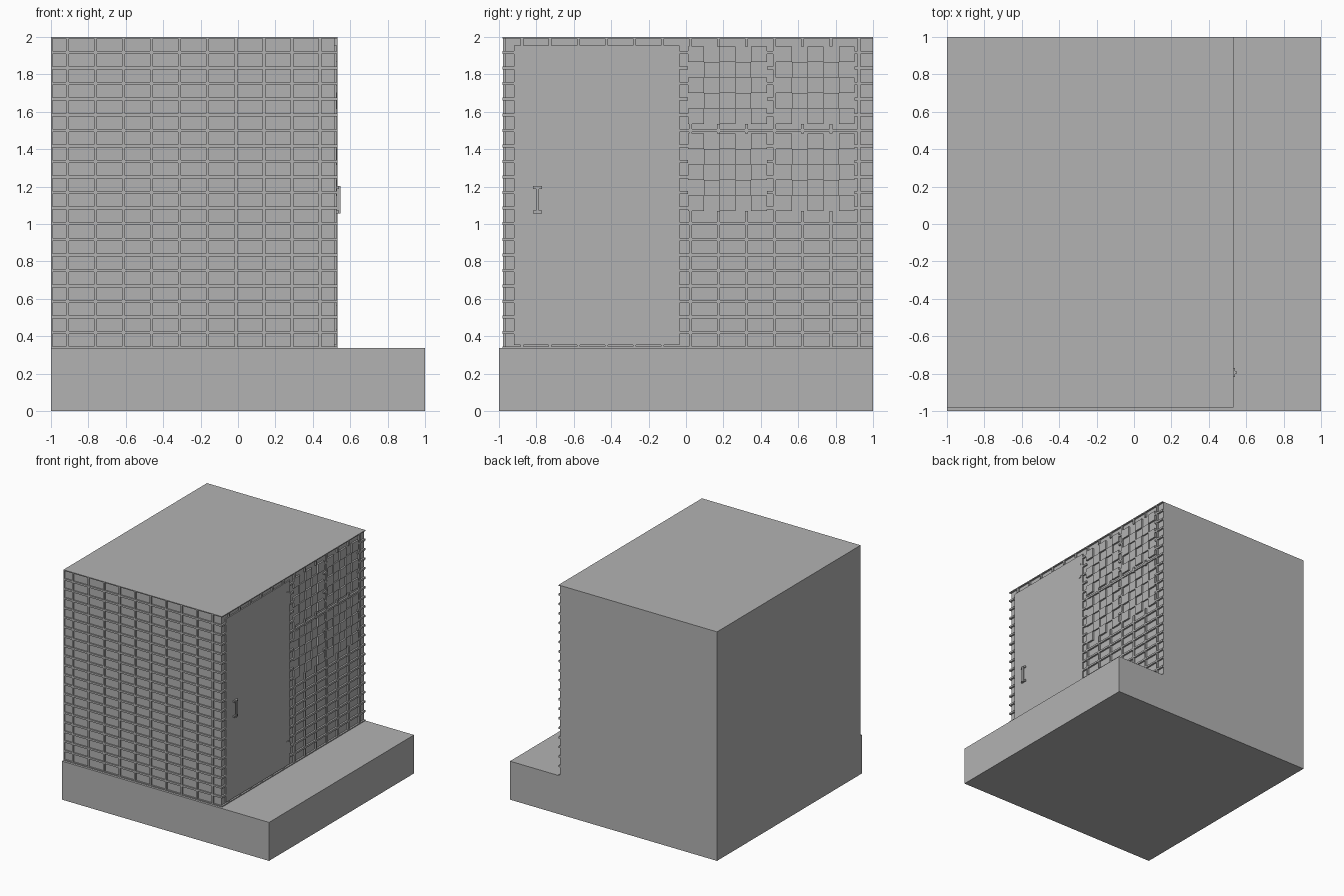
import bpy
import bmesh
from mathutils import Vector

cube = bpy.data.objects.get("Cube")
if cube:
    bpy.data.objects.remove(cube, do_unlink=True)

grey = bpy.data.materials.new("plain grey")
grey.use_nodes = True
COLOUR = (0.45, 0.45, 0.45, 1)
grey.diffuse_color = COLOUR
grey.node_tree.nodes["Principled BSDF"].inputs["Base Color"].default_value = COLOUR


def build(name, boxes):
    """One object from boxes given as ((x0, x1), (y0, y1), (z0, z1))."""
    bm = bmesh.new()
    for box in boxes:
        low = Vector([r[0] for r in box])
        size = Vector([r[1] - r[0] for r in box])
        for v in bmesh.ops.create_cube(bm, size=1)["verts"]:
            v.co = low + Vector([(c + 0.5) * s for c, s in zip(v.co, size)])
    mesh = bpy.data.meshes.new(name)
    bm.to_mesh(mesh)
    bm.free()
    mesh.materials.append(grey)
    obj = bpy.data.objects.new(name, mesh)
    bpy.context.collection.objects.link(obj)
    return obj


def spans(start, end, blocked):
    """Parts of start..end left over outside the blocked intervals."""
    parts = []
    for a, b in sorted(blocked):
        if a > start:
            parts.append((start, a))
        start = max(start, b)
    if start < end:
        parts.append((start, end))
    return parts


def lattice(u_range, columns, holes):
    """Rectangles of a raised grid, as (u span, z span, is_vertical)."""
    rects = []
    for k in range(ROWS + 1):
        z = TOP - k * ROW
        zs = (max(z - HALF, FLOOR), min(z + HALF, TOP))
        cut = [u for u, h in holes if h[0] < z < h[1]]
        rects += [(s, zs, False) for s in spans(*u_range, cut)]
    for c in columns:
        us = (max(c - HALF, u_range[0]), min(c + HALF, u_range[1]))
        cut = [h for u, h in holes if u[0] < c < u[1]]
        rects += [(us, s, True) for s in spans(FLOOR, TOP, cut)]
    return rects


FLOOR, TOP = 0.336, 2.0
ROWS = 20
ROW = (TOP - FLOOR) / ROWS
COLUMN = 0.15
HALF = 0.008
WALL_X, FACE_X = 0.517, 0.532
WALL_Y, FACE_Y = -0.969, -0.98

# Plinth and main block
build("base", [((-1, 1), (-1, 1), (0, FLOOR))])
build("wall_block", [((-1, WALL_X), (WALL_Y, 1), (FLOOR, TOP))])

# Raised grid on the front wall
front_columns = [-1] + [-0.912 + k * COLUMN for k in range(10)]
build("front_grid", [
    (u, (FACE_Y + 0.001 * vertical, WALL_Y + 0.005), z)
    for u, z, vertical in lattice((-1, FACE_X), front_columns, [])])

# Raised grid on the side wall, interrupted by the door and window panels
door_y, door_z = (-0.92, -0.035), (0.352, 1.955)
panels = [((y, y + 0.42), (z, z + 0.415))
          for y in (0.012, 0.482) for z in (1.07, 1.535)]
side_columns = [0.024 + k * COLUMN for k in range(-6, 7)]
build("side_grid", [
    ((WALL_X - 0.005, FACE_X - 0.001 * vertical), u, z)
    for u, z, vertical in lattice((FACE_Y, 1), side_columns,
                                  [(door_y, door_z)] + panels)])

# Window panels with a checker of raised squares
for n, ((y0, y1), (z0, z1)) in enumerate(panels):
    step_y, step_z = (y1 - y0) / 5, (z1 - z0) / 5
    squares = []
    for i in range(5):
        for j in range(5):
            if (i + j) % 2 == 0:
                depth = FACE_X - 0.004 * (i % 2)
                squares.append(((WALL_X - 0.005, depth),
                                (y0 + i * step_y, y0 + (i + 1) * step_y),
                                (z0 + j * step_z, z0 + (j + 1) * step_z)))
    build(f"window_panel_{n + 1}", squares)

# Door leaf
DOOR_X = 0.527
build("door", [((WALL_X - 0.005, DOOR_X), door_y, door_z)])

# Hinges: knuckle, pin and a shorter leaf
for name, z in (("lower_hinge", 0.5), ("upper_hinge", 1.803)):
    build(name, [
        ((DOOR_X - 0.003, 0.531), (-0.086, -0.07), (z - 0.065, z + 0.065)),
        ((DOOR_X - 0.003, 0.533), (-0.07, -0.056), (z - 0.065, z + 0.065)),
        ((DOOR_X - 0.003, 0.531), (-0.056, -0.035), (z - 0.05, z + 0.05))])

# Handle: upright grip on two feet
build("door_handle", [
    ((0.537, 0.547), (-0.803, -0.785), (1.057, 1.203)),
    ((DOOR_X - 0.003, 0.54), (-0.819, -0.769), (1.057, 1.072)),
    ((DOOR_X - 0.003, 0.54), (-0.819, -0.769), (1.188, 1.203))])
